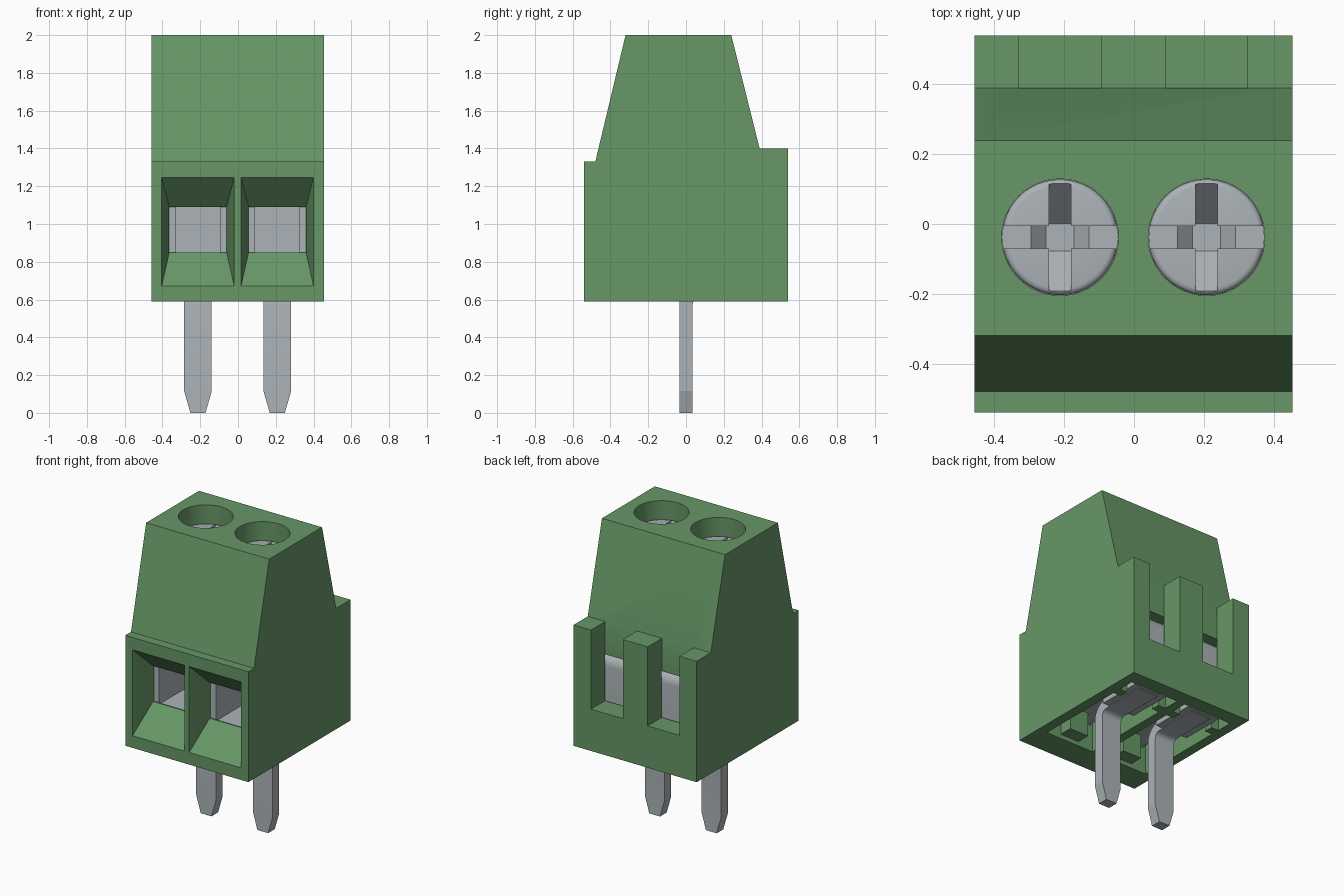
import bpy, bmesh, math
from mathutils import Matrix

if "Cube" in bpy.data.objects:
    bpy.data.objects.remove(bpy.data.objects["Cube"], do_unlink=True)


def material(name, rgb):
    m = bpy.data.materials.new(name)
    m.use_nodes = True
    m.diffuse_color = (*rgb, 1)
    bsdf = m.node_tree.nodes["Principled BSDF"]
    bsdf.inputs["Base Color"].default_value = (*rgb, 1)
    bsdf.inputs["Roughness"].default_value = 0.6
    return m


GREEN = material("green plastic", (0.135, 0.31, 0.135))
METAL = material("grey metal", (0.41, 0.45, 0.47))
POLES = {"right": -0.212, "left": 0.208}


def loft(name, rings, mat):
    """Closed solid through rings of points."""
    bm = bmesh.new()
    vs = [[bm.verts.new(p) for p in r] for r in rings]
    n = len(rings[0])
    for a, b in zip(vs, vs[1:]):
        for i in range(n):
            j = (i + 1) % n
            bm.faces.new((a[i], a[j], b[j], b[i]))
    bm.faces.new(vs[0][::-1])
    bm.faces.new(vs[-1])
    bmesh.ops.recalc_face_normals(bm, faces=bm.faces)
    me = bpy.data.meshes.new(name)
    bm.to_mesh(me)
    bm.free()
    me.materials.append(mat)
    ob = bpy.data.objects.new(name, me)
    bpy.context.collection.objects.link(ob)
    return ob


def rect(x, half, y, z0, z1):
    return [(x - half, y, z0), (x + half, y, z0), (x + half, y, z1), (x - half, y, z1)]


def box(name, x, half, y0, y1, z0, z1, mat=GREEN):
    return loft(name, [rect(x, half, y0, z0, z1), rect(x, half, y1, z0, z1)], mat)


def prism(name, profile, x0, x1, mat):
    return loft(name, [[(x, y, z) for y, z in profile] for x in (x0, x1)], mat)


def cylinder(name, x, y, r, z0, z1, mat, n=48):
    angles = [2 * math.pi * i / n for i in range(n)]
    return loft(name, [[(x + r * math.cos(a), y + r * math.sin(a), z) for a in angles]
                       for z in (z0, z1)], mat)


def bake(ob):
    dg = bpy.context.evaluated_depsgraph_get()
    me = bpy.data.meshes.new_from_object(ob.evaluated_get(dg))
    ob.modifiers.clear()
    ob.data = me


def cut(ob, cutters):
    for c in cutters:
        c.hide_render = True
        m = ob.modifiers.new("cut", "BOOLEAN")
        m.operation = "DIFFERENCE"
        m.solver = "EXACT"
        m.object = c
        bake(ob)
        bpy.data.objects.remove(c, do_unlink=True)


def smooth(ob, degrees=30):
    bpy.ops.object.select_all(action="DESELECT")
    ob.select_set(True)
    bpy.context.view_layer.objects.active = ob
    bpy.ops.object.shade_smooth_by_angle(angle=math.radians(degrees))


# Housing
housing = prism("housing", [(-0.54, 0.59), (0.54, 0.59), (0.54, 1.4), (0.39, 1.4),
                            (0.24, 2), (-0.32, 2), (-0.48, 1.33), (-0.54, 1.33)],
                -0.457, 0.455, GREEN)
SCREW_Y = -0.038
for x in POLES.values():
    funnel = loft("funnel", [rect(x, 0.193, -0.545, 0.666, 1.252),
                             rect(x, 0.152, -0.38, 0.85, 1.09)], GREEN)
    cut(housing, [
        funnel,
        box("mouth", x, 0.152, -0.381, -0.355, 0.85, 1.09),
        box("chamber", x, 0.17, -0.37, 0.391, 0.77, 1.18),
        box("underside", x, 0.18, -0.36, 0.44, 0.5, 0.8),
        box("back_slot", x, 0.118, 0.39, 0.6, 0.87, 1.5),
        cylinder("screw_hole", x, SCREW_Y, 0.167, 1.1, 2.1, GREEN),
    ])
smooth(housing, 20)

for side, x in POLES.items():
    # Ribs under the housing
    for s in (-1, 1):
        box(f"{side}_rib_{'inner' if s * x < 0 else 'outer'}",
            x + s * 0.155, 0.03, 0.27, 0.33, 0.59, 0.78)
    box(f"{side}_underside_post", x, 0.07, -0.365, -0.27, 0.62, 0.78)

    # Wire clamp, open at the front and rounded at the back
    arc = [(0.295 + 0.08 * math.cos(a), 1.095 + 0.08 * math.sin(a))
           for a in [math.pi / 16 * i for i in range(9)]]
    clamp = prism(f"{side}_wire_clamp", [(-0.365, 0.78), (0.375, 0.78)] + arc + [(-0.365, 1.175)],
                  x - 0.168, x + 0.168, METAL)
    cut(clamp, [box("wire_space", x, 0.117, -0.5, 0.3, 0.835, 1.105)])
    smooth(clamp)

    # Screw with a straight slot and tapered cross recess
    top = 1.88
    screw = cylinder(f"{side}_screw", x, SCREW_Y, 0.166, top - 0.22, top, METAL)
    bev = screw.modifiers.new("rim", "BEVEL")
    bev.width = 0.018
    bev.segments = 4
    bev.limit_method = "ANGLE"
    bev.angle_limit = math.radians(40)
    bake(screw)
    wedge = [(-0.1648, top + 0.01), (-0.04, top - 0.12), (0.04, top - 0.12), (0.1648, top + 0.01)]
    cross = []
    for turn in (0, math.pi / 2):
        c = prism("cross_cutter", wedge, -0.032, 0.032, METAL)
        c.data.transform(Matrix.Translation((x, SCREW_Y, 0)) @ Matrix.Rotation(turn, 4, "Z"))
        cross.append(c)
    slot = box("slot", x, 0.2, SCREW_Y - 0.032, SCREW_Y + 0.032, top - 0.075, top + 0.1)
    cut(screw, [slot] + cross)
    smooth(screw)
    cylinder(f"{side}_screw_shaft", x, SCREW_Y, 0.11, 1.1, top - 0.2, METAL, 24)

    # Solder pin, bent back under the clamp
    rings = []
    for z, half in ((0, 0.04), (0.115, 0.073)):
        rings.append([(x - half, -0.035, z), (x + half, -0.035, z),
                      (x + half, 0.035, z), (x - half, 0.035, z)])
    for i in range(9):
        a = math.pi / 2 * i / 8
        edge = [(0.075 - r * math.cos(a), 0.57 + r * math.sin(a)) for r in (0.11, 0.04)]
        (yo, zo), (yi, zi) = edge
        rings.append([(x - 0.073, yo, zo), (x + 0.073, yo, zo),
                      (x + 0.073, yi, zi), (x - 0.073, yi, zi)])
    rings.append([(px, 0.38, pz) for px, py, pz in rings[-1]])
    pin = loft(f"{side}_solder_pin", rings, METAL)
    smooth(pin, 12)
    box(f"{side}_pin_plate", x, 0.12, 0.1, 0.4, 0.615, 0.785, METAL)
